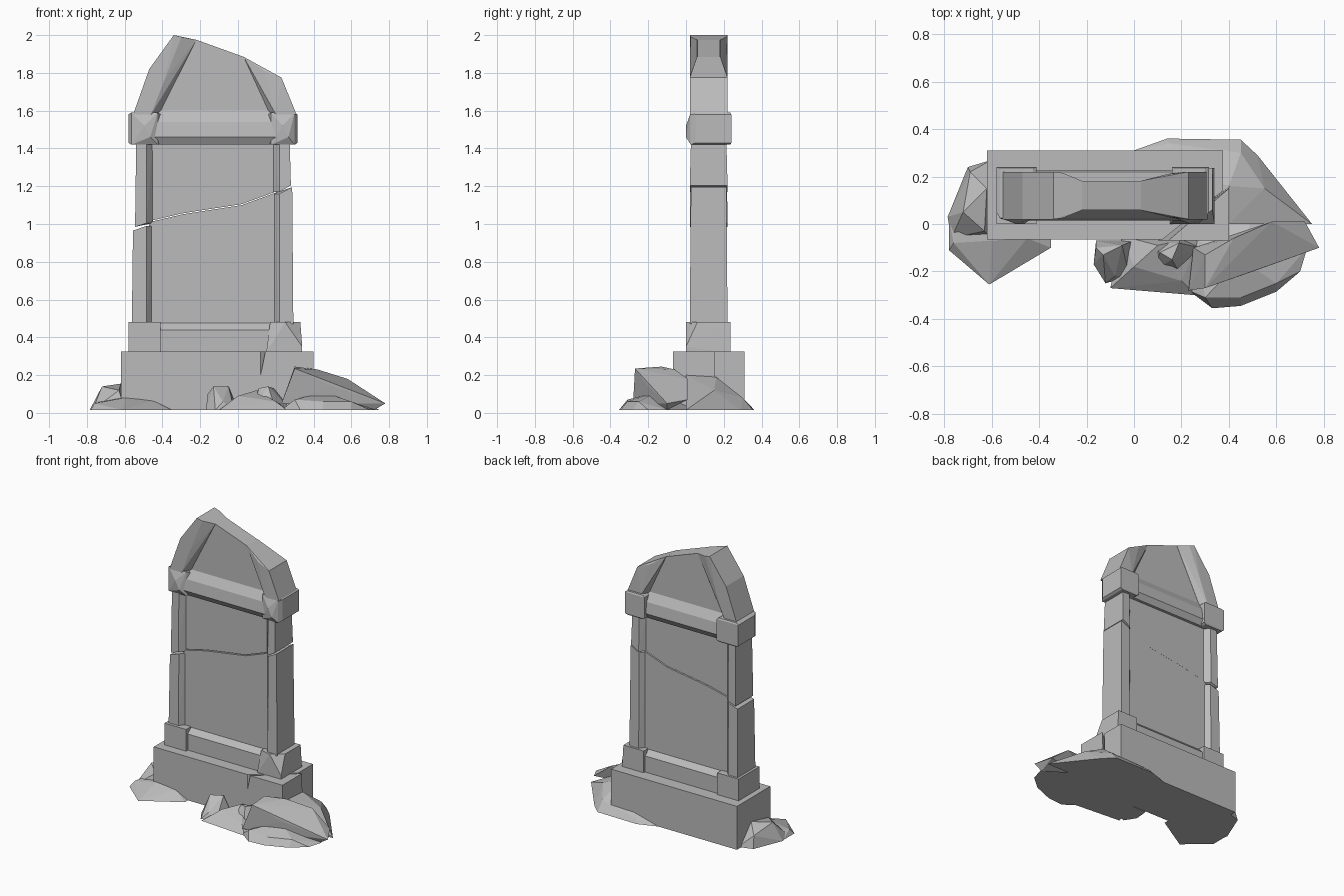
import bpy
import bmesh

# Remove the default cube only
default_cube = bpy.data.objects.get("Cube")
if default_cube:
    bpy.data.objects.remove(default_cube, do_unlink=True)

# One stone colour for everything
stone = bpy.data.materials.new("grey_stone")
stone.use_nodes = True
GREY = (.5, .5, .5, 1)
stone.diffuse_color = GREY
stone.node_tree.nodes["Principled BSDF"].inputs["Base Color"].default_value = GREY

MID = .12       # depth of the slab's centre plane
GROUND = .015


def finish(name, bm):
    """Turn a bmesh into a flat shaded stone object."""
    bmesh.ops.recalc_face_normals(bm, faces=bm.faces)
    mesh = bpy.data.meshes.new(name)
    bm.to_mesh(mesh)
    bm.free()
    mesh.materials.append(stone)
    obj = bpy.data.objects.new(name, mesh)
    bpy.context.scene.collection.objects.link(obj)
    return obj


def hull(name, points):
    """Convex chunk of stone around the given points."""
    bm = bmesh.new()
    for p in points:
        bm.verts.new(p)
    result = bmesh.ops.convex_hull(bm, input=bm.verts)
    loose = [v for v in result["geom_interior"] if isinstance(v, bmesh.types.BMVert)]
    bmesh.ops.delete(bm, geom=loose, context="VERTS")
    bmesh.ops.dissolve_limit(bm, angle_limit=.01, verts=bm.verts, edges=bm.edges)
    return finish(name, bm)


def extrude(name, outline, place, low, high):
    """Extrude a flat outline; place(a, b, depth) maps it into space."""
    bm = bmesh.new()
    rings = [[bm.verts.new(place(a, b, d)) for a, b in outline] for d in (low, high)]
    bm.faces.new(rings[0])
    bm.faces.new(rings[1])
    count = len(outline)
    for i in range(count):
        j = (i + 1) % count
        bm.faces.new((rings[0][i], rings[0][j], rings[1][j], rings[1][i]))
    return finish(name, bm)


def along_y(a, b, depth):
    return (a, depth, b)


def along_x(a, b, depth):
    return (depth, a, b)


def along_z(a, b, depth):
    return (a, b, depth)


def box_points(x0, x1, y0, y1, z0, z1):
    return [(x, y, z) for x in (x0, x1) for y in (y0, y1) for z in (z0, z1)]


def both_sides(profile):
    """Mirror (x, z, half thickness) points about the slab's centre plane."""
    return [(x, MID + side * half, z) for x, z, half in profile for side in (-1, 1)]


def rock(name, footprint, tops):
    hull(name, [(x, y, GROUND) for x, y in footprint] + tops)


# Base block, with its front right corner broken off along a diagonal
extrude("base_block", [(-.62, -.065), (.12, -.065), (.375, .14), (.375, .31), (-.62, .31)],
        along_z, GROUND, .325)
hull("base_broken_corner", [
    (.145, -.07, .325), (.4, -.07, .325), (.4, .15, .325),
    (.1, -.07, .1), (.4, -.07, GROUND), (.4, .16, GROUND), (.1, -.07, GROUND)])

# Plinth blocks under the pillars, the right one chipped at the front
hull("plinth_left", box_points(-.58, -.41, 0, .235, .32, .48))
hull("plinth_right", [
    (.15, 0, .32), (.17, .02, .48), (.25, 0, .48), (.33, .06, .48), (.34, 0, .35),
    (.34, 0, .32), (.34, .235, .32), (.33, .235, .48), (.17, .235, .32), (.17, .235, .48)])

# Horizontal rails with sloped shoulders
extrude("lower_rail", [(.02, .32), (.02, .44), (.06, .48), (.18, .48), (.22, .44), (.22, .32)],
        along_x, -.42, .18)
extrude("upper_rail", [(.06, 1.6), (.025, 1.54), (.015, 1.46), (.04, 1.42),
                       (.2, 1.42), (.225, 1.46), (.215, 1.54), (.18, 1.6)],
        along_x, -.45, .2)

# Panel split by a slanting crack
crack = [(-.47, 1.01), (-.3, 1.05), (-.24, 1.06), (.02, 1.1), (.21, 1.17)]
extrude("panel_lower", [(.21, .45), (-.47, .45)] + crack, along_y, .055, .185)
extrude("panel_upper", [(.21, 1.45), (-.47, 1.45)] + [(x, z + .005) for x, z in crack],
        along_y, .06, .18)


def pillar(name, outer, inner, foot, head):
    """Pillar piece with chamfered inner edges; foot and head give outer and inner z."""
    toward = 1 if inner > outer else -1
    points = []
    for heights, taper in ((foot, 0), (head, .006)):
        edge = outer + toward * taper
        points += both_sides([(edge, heights[0], .1 - taper),
                              (inner - toward * .035, heights[1], .1 - taper),
                              (inner, heights[1], .055)])
    return hull(name, points)


pillar("pillar_left_lower", -.562, -.45, (.47, .47), (.965, .99))
pillar("pillar_left_upper", -.545, -.45, (.985, 1.005), (1.43, 1.43))
pillar("pillar_right_lower", .293, .185, (.47, .47), (1.195, 1.16))
pillar("pillar_right_upper", .28, .185, (1.205, 1.17), (1.43, 1.43))


# Capitals with a faceted, slightly bulging front
def capital(name, x0, x1):
    middle = (x0 + x1) / 2
    hull(name, box_points(x0 + .015, x1 - .015, .025, .235, 1.42, 1.59)
         + box_points(x0, x1, .05, .24, 1.43, 1.58)
         + [(middle, 0, 1.52), (middle + .03, 0, 1.46)])


capital("capital_left", -.58, -.41)
capital("capital_right", .16, .315)

# Broken pediment: thin centre slab between two thick shoulders
extrude("pediment_slab", [(-.5, 1.57), (-.4, 1.83), (-.3, 1.975), (-.22, 1.975),
                          (.03, 1.885), (.2, 1.78), (.25, 1.57)], along_y, .06, .18)
hull("pediment_shoulder_left", both_sides([
    (-.555, 1.58, .1), (-.47, 1.82, .1), (-.34, 2, .1), (-.3, 1.99, .095),
    (-.46, 1.58, .1), (-.39, 1.76, .1), (-.42, 1.58, .06), (-.22, 1.975, .062)]))
hull("pediment_shoulder_right", both_sides([
    (.31, 1.58, .1), (.23, 1.775, .1), (.2, 1.58, .1), (.14, 1.81, .09),
    (.03, 1.885, .062), (.17, 1.58, .06)]))

# Rubble on the left
rock("rubble_left_low",
     [(-.78, -.11), (-.61, -.255), (-.35, -.1), (-.35, -.04), (-.6, .1), (-.78, .03)],
     [(-.76, -.08, .05), (-.6, -.07, .08), (-.45, -.06, .065), (-.7, .05, .07)])
rock("rubble_left_tall",
     [(-.785, .03), (-.77, -.06), (-.6, -.06), (-.6, .27), (-.7, .24)],
     [(-.72, .05, .14), (-.63, -.03, .12), (-.62, .15, .155), (-.69, .22, .1)])

# Rubble heap around the right rear corner
rock("rubble_back",
     [(0, .31), (.14, .36), (.45, .355), (.52, .29), (.65, .08), (.75, 0), (.3, 0)],
     [(.15, .34, .04), (.4, .16, .19), (.45, .3, .08), (.55, .15, .12), (.4, 0, .2)])

# Large tilted boulder and its bed at the right front
rock("boulder_bed",
     [(.23, -.28), (.33, -.355), (.45, -.345), (.6, -.285), (.7, -.2), (.73, -.1),
      (.5, .05), (.25, -.06)],
     [(.3, -.31, .07), (.45, -.31, .06), (.6, -.25, .06), (.45, -.15, .11)])
hull("boulder", [
    (.3, -.27, .235), (.3, -.13, .245), (.42, -.06, .23), (.58, .01, .18), (.78, -.1, .05),
    (.72, .01, .07), (.23, -.28, .05), (.25, -.1, .05), (.5, -.2, .14), (.72, -.1, GROUND)])

# Small broken stones in front
rock("stone_front_left",
     [(-.17, -.17), (-.12, -.25), (-.02, -.22), (0, -.07), (-.16, -.07)],
     [(-.13, -.13, .14), (-.05, -.09, .14), (-.16, -.1, .1), (-.08, -.22, .06)])
rock("stone_front_middle",
     [(-.1, -.27), (.15, -.25), (.26, -.3), (.28, -.05), (-.05, -.05)],
     [(0, -.18, .09), (.1, -.09, .12), (.2, -.24, .06)])
rock("stone_front_right",
     [(.08, -.2), (.2, -.22), (.28, -.1), (.2, -.05), (.06, -.08)],
     [(.11, -.12, .13), (.16, -.15, .14), (.19, -.08, .13)])
